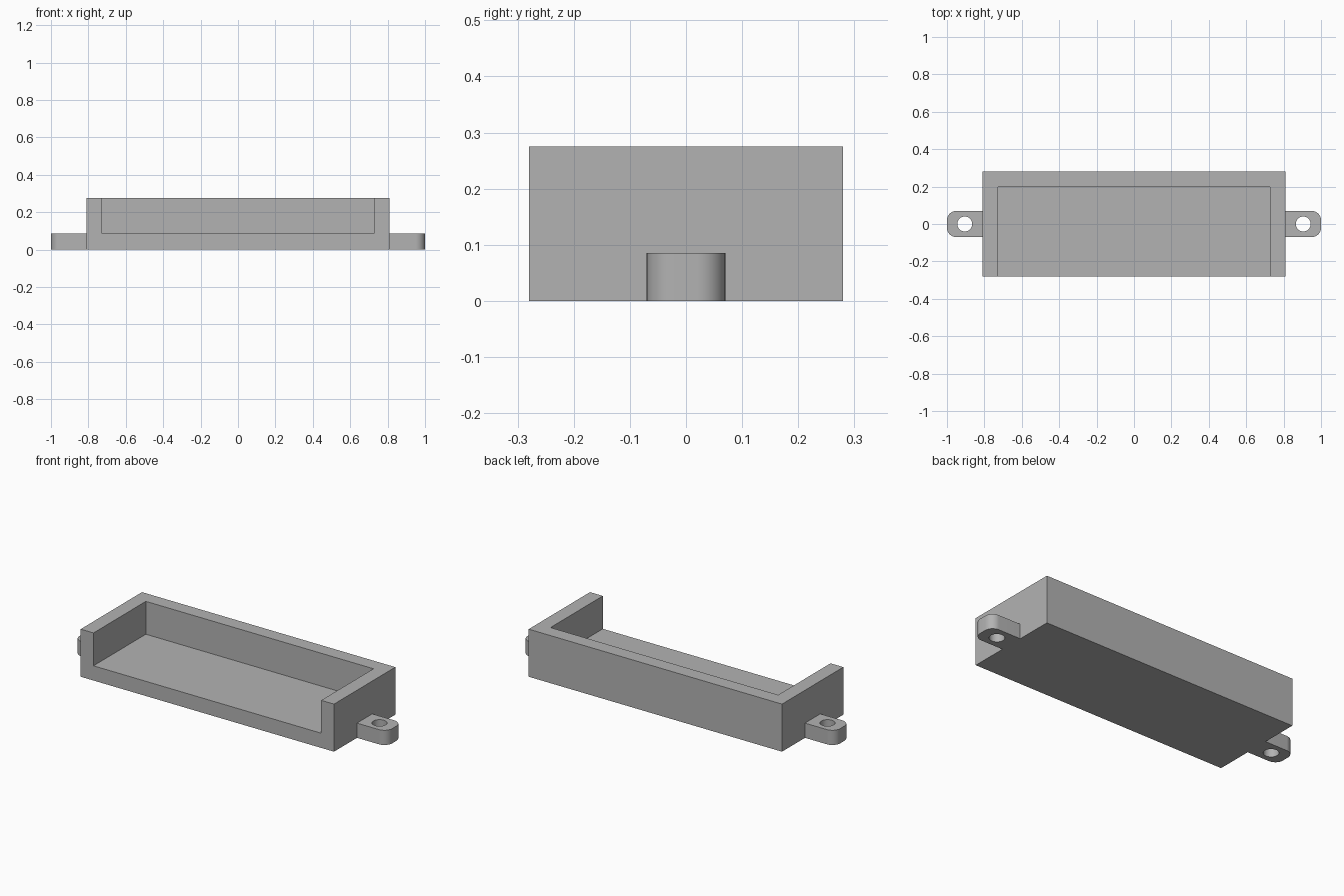
import bpy
import bmesh
from math import cos, sin, pi

cube = bpy.data.objects.get("Cube")
if cube:
    bpy.data.objects.remove(cube, do_unlink=True)

# Overall sizes
BODY_X, BODY_Y, BODY_Z = 0.81, 0.28, 0.275
WALL, FLOOR = 0.082, 0.085
TAB_Y, TAB_R = 0.07, 0.05
HOLE_X, HOLE_R = 0.905, 0.04

grey = bpy.data.materials.new("plain grey")
grey.use_nodes = True
colour = (0.45, 0.45, 0.45, 1)
grey.diffuse_color = colour
grey.node_tree.nodes["Principled BSDF"].inputs["Base Color"].default_value = colour


def prism(name, outline, z0, z1):
    """Extrude a flat outline from z0 up to z1."""
    bm = bmesh.new()
    face = bm.faces.new([bm.verts.new((x, y, z0)) for x, y in outline])
    top = bmesh.ops.extrude_face_region(bm, geom=[face])["geom"]
    bmesh.ops.translate(bm, vec=(0, 0, z1 - z0),
                        verts=[v for v in top if isinstance(v, bmesh.types.BMVert)])
    bmesh.ops.recalc_face_normals(bm, faces=bm.faces)
    mesh = bpy.data.meshes.new(name)
    bm.to_mesh(mesh)
    bm.free()
    mesh.materials.append(grey)
    obj = bpy.data.objects.new(name, mesh)
    bpy.context.collection.objects.link(obj)
    return obj


def rect(x0, x1, y0, y1):
    return [(x0, y0), (x1, y0), (x1, y1), (x0, y1)]


def arc(cx, cy, r, start, end, steps):
    angles = [start + (end - start) * i / steps for i in range(steps + 1)]
    return [(cx + r * cos(a), cy + r * sin(a)) for a in angles]


def cut(obj, cutter):
    """Subtract the cutter, then discard it."""
    cutter.hide_render = True
    mod = obj.modifiers.new("cut", "BOOLEAN")
    mod.operation = "DIFFERENCE"
    mod.solver = "EXACT"
    mod.object = cutter
    bpy.context.view_layer.objects.active = obj
    bpy.ops.object.modifier_apply(modifier=mod.name)
    bpy.data.objects.remove(cutter, do_unlink=True)


# Tray: a block hollowed from above and open at the front
tray = prism("tray", rect(-BODY_X, BODY_X, -BODY_Y, BODY_Y), 0, BODY_Z)
inner = BODY_X - WALL
cut(tray, prism("tray_cutter", rect(-inner, inner, -1, BODY_Y - WALL), FLOOR, 1))

# Mounting tabs: rounded outer corners and a vertical screw hole
for name, side in (("left_tab", 1), ("right_tab", -1)):
    cx, cy = 1 - TAB_R, TAB_Y - TAB_R
    outline = ([(BODY_X, -TAB_Y)] + arc(cx, -cy, TAB_R, -pi / 2, 0, 12)
               + arc(cx, cy, TAB_R, 0, pi / 2, 12) + [(BODY_X, TAB_Y)])
    tab = prism(name, [(side * x, y) for x, y in outline], 0, FLOOR)
    hole = arc(side * HOLE_X, 0, HOLE_R, 0, 2 * pi, 40)[:-1]
    cut(tab, prism("hole_cutter", hole, -1, 1))
    bpy.ops.object.select_all(action="DESELECT")
    tab.select_set(True)
    bpy.ops.object.shade_smooth_by_angle(angle=pi / 6)
